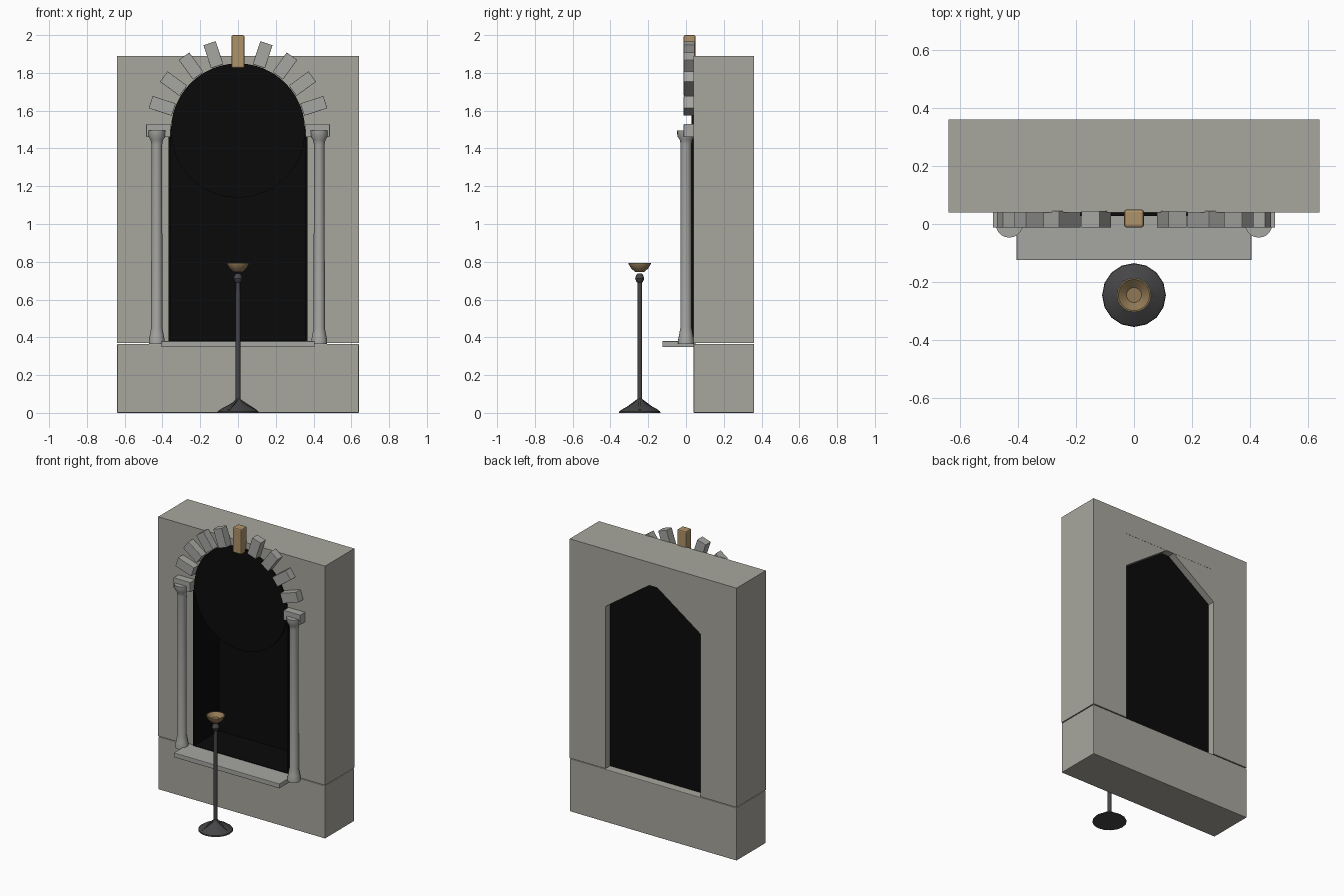
import bpy, bmesh, math
from mathutils import Vector, Matrix

cube = bpy.data.objects.get("Cube")
if cube:
    bpy.data.objects.remove(cube)


def material(name, rgb):
    m = bpy.data.materials.new(name)
    m.use_nodes = True
    m.diffuse_color = (*rgb, 1)
    m.node_tree.nodes["Principled BSDF"].inputs["Base Color"].default_value = (*rgb, 1)
    return m


WALL = material("wall stone", (0.39, 0.38, 0.34))
TRIM = material("trim stone", (0.38, 0.38, 0.36))
VOID = material("black void", (0.003, 0.003, 0.003))
IRON = material("dark iron", (0.06, 0.06, 0.063))
BRASS = material("aged brass", (0.28, 0.19, 0.09))
GOLD = material("keystone tan", (0.42, 0.29, 0.14))


def finish(name, bm, mat, bevel=0, smooth=False):
    bmesh.ops.recalc_face_normals(bm, faces=bm.faces)
    me = bpy.data.meshes.new(name)
    bm.to_mesh(me)
    bm.free()
    me.materials.append(mat)
    ob = bpy.data.objects.new(name, me)
    bpy.context.collection.objects.link(ob)
    if bevel:
        mod = ob.modifiers.new("Bevel", "BEVEL")
        mod.width, mod.segments = bevel, 2
    if smooth:
        bpy.ops.object.select_all(action="DESELECT")
        ob.select_set(True)
        bpy.context.view_layer.objects.active = ob
        bpy.ops.object.shade_smooth_by_angle(angle=math.radians(35))
    return ob


def box(name, mat, x, y, z, bevel=0, turn=None):
    """Box from (min, max) ranges, optionally transformed by a matrix."""
    bm = bmesh.new()
    bmesh.ops.create_cube(bm, size=1)
    for v in bm.verts:
        v.co = Vector([(a + b) / 2 + c * (b - a) for (a, b), c in zip((x, y, z), v.co)])
    if turn:
        bm.transform(turn)
    return finish(name, bm, mat, bevel)


def prism(name, mat, outline, y0, y1):
    """Extrude an x-z outline along y."""
    bm = bmesh.new()
    face = bm.faces.new([bm.verts.new((x, y0, z)) for x, z in outline])
    ext = bmesh.ops.extrude_face_region(bm, geom=[face])["geom"]
    bmesh.ops.translate(bm, vec=(0, y1 - y0, 0),
                        verts=[g for g in ext if isinstance(g, bmesh.types.BMVert)])
    return finish(name, bm, mat)


def lathe(name, mat, profile, centre, sides):
    """Spin an (r, z) profile about a vertical axis."""
    bm = bmesh.new()
    vs = [bm.verts.new((r, 0, z)) for r, z in profile]
    es = [bm.edges.new(p) for p in zip(vs, vs[1:])]
    bmesh.ops.spin(bm, geom=vs + es, cent=(0, 0, 0), axis=(0, 0, 1),
                   angle=math.tau, steps=sides)
    bmesh.ops.remove_doubles(bm, verts=bm.verts, dist=0.0005)
    bmesh.ops.translate(bm, verts=bm.verts, vec=centre)
    return finish(name, bm, mat, smooth=True)


FRONT, BACK, HALF, TOP = 0.04, 0.36, 0.64, 1.89
OPEN, SPRING, CROWN = 0.365, 1.495, 1.73

# Wall: plinth, two piers, lintel and corner spandrels
box("plinth", WALL, (-HALF, HALF), (FRONT, BACK), (0, 0.365), 0.004)
box("lintel", WALL, (-OPEN, OPEN), (FRONT, BACK), (CROWN, TOP))
for side, s in (("left", 1), ("right", -1)):
    box(side + "_pier", WALL, sorted((s * OPEN, s * HALF)), (FRONT, BACK), (0.37, TOP))
    prism(side + "_spandrel", WALL,
          [(s * OPEN, SPRING), (s * OPEN, CROWN), (s * 0.03, CROWN)], FRONT, BACK - 0.001)

# Black lining of the niche
box("niche_back", VOID, (-OPEN, OPEN), (0.30, 0.31), (0.375, CROWN))
box("niche_floor", VOID, (-OPEN, OPEN), (0.03, 0.31), (0.37, 0.384))
for side, s in (("left", 1), ("right", -1)):
    box(side + "_niche_side", VOID, sorted((s * 0.355, s * 0.367)), (0.03, 0.31), (0.375, SPRING))

# Dark disc filling the arch head
ring = [math.tau * i / 48 for i in range(48)]
prism("arch_disc", VOID, [(0.355 * math.cos(a), SPRING + 0.355 * math.sin(a)) for a in ring],
      0.028, FRONT - 0.001)

# Sill
box("sill", TRIM, (-0.405, 0.405), (-0.125, 0.05), (0.348, 0.38), 0.003)

# Columns with flared foot and capital
column = [(0, 0.365), (0.042, 0.365), (0.042, 0.385), (0.037, 0.41), (0.030, 0.45),
          (0.028, 1.42), (0.033, 1.445), (0.046, 1.465), (0.047, 1.495), (0, 1.495)]
for side, s in (("left", 1), ("right", -1)):
    lathe(side + "_column", TRIM, column, (s * 0.43, 0, 0), 20)

# Arch stones fan around the spring point, keystone in the middle
for i in range(11):
    angle = math.radians(18 * i)
    turn = Matrix.Translation((0, 0, SPRING)) @ Matrix.Rotation(-angle, 4, "Y")
    if i == 5:
        box("keystone", GOLD, (0.33, 0.505), (-0.012, 0.05), (-0.034, 0.034), 0.008, turn)
    else:
        box(f"arch_stone_{i}", TRIM, (0.358, 0.486), (-0.012, 0.045), (-0.034, 0.034), 0.002, turn)

# Standing brazier: foot, pole, knob
STAND = Vector((0, -0.245, 0))
lathe("stand_foot", IRON, [(0, 0), (0.11, 0), (0.108, 0.008), (0.085, 0.024), (0.05, 0.042),
                           (0.022, 0.06), (0.012, 0.075), (0, 0.075)], STAND, 16)
lathe("stand_pole", IRON, [(0, 0.06), (0.013, 0.06), (0.012, 0.69), (0.018, 0.695),
                           (0.024, 0.712), (0.018, 0.73), (0.01, 0.738), (0, 0.738)], STAND, 16)
for i in range(3):
    turn = (Matrix.Translation(STAND + Vector((0, 0, 0.076)))
            @ Matrix.Rotation(math.tau * i / 3, 4, "Z")
            @ Matrix.Rotation(math.radians(33), 4, "Y"))
    box(f"stand_rib_{i + 1}", IRON, (0.005, 0.115), (-0.006, 0.006), (-0.012, 0.004), 0, turn)

# Shallow brass bowl
lathe("brazier_bowl", BRASS, [(0, 0.747), (0.025, 0.747), (0.045, 0.765), (0.059, 0.788),
                              (0.059, 0.794), (0.054, 0.794), (0.026, 0.77), (0, 0.77)], STAND, 20)
